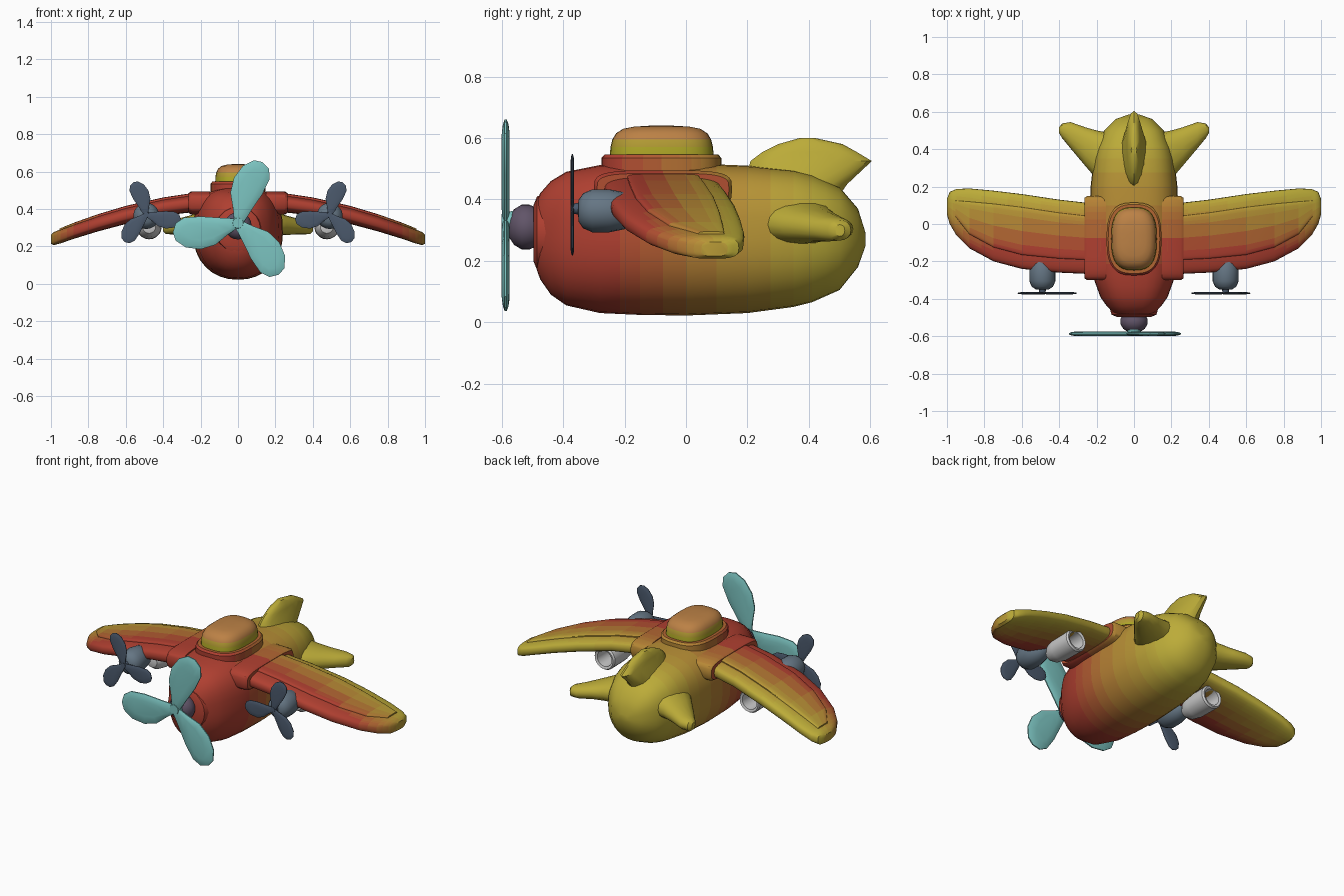
import bpy, bmesh
from math import sin, cos, pi, radians, copysign

if "Cube" in bpy.data.objects:
    bpy.data.objects.remove(bpy.data.objects["Cube"])

RED, YELLOW = (0.43, 0.05, 0.03), (0.50, 0.41, 0.04)
TEAL, SLATE = (0.20, 0.55, 0.53), (0.07, 0.10, 0.15)
POD, NOSE = (0.13, 0.18, 0.23), (0.12, 0.09, 0.14)


def loft(name, shells, mirror=False, angle=35):
    """Skin each list of equal rings, cap the ends and smooth it."""
    bm = bmesh.new()
    for rings in shells:
        vs = [[bm.verts.new(p) for p in r] for r in rings]
        n = len(vs[0])
        for a, b in zip(vs, vs[1:]):
            for i in range(n):
                bm.faces.new((a[i], a[(i + 1) % n], b[(i + 1) % n], b[i]))
        bm.faces.new(vs[0])
        bm.faces.new(vs[-1])
    bmesh.ops.remove_doubles(bm, verts=bm.verts, dist=1e-4)
    bmesh.ops.recalc_face_normals(bm, faces=bm.faces)
    me = bpy.data.meshes.new(name)
    bm.to_mesh(me)
    bm.free()
    me.shade_smooth()
    me.set_sharp_from_angle(angle=radians(angle))
    ob = bpy.data.objects.new(name, me)
    bpy.context.collection.objects.link(ob)
    if mirror:
        ob.modifiers.new("mirror", 'MIRROR').use_clip = False
    return ob


def paint(ob, c0, c1=None, axis=1, lo=0, hi=1, steps=14):
    """One colour, or a gradient in bands along an axis."""
    n = steps if c1 else 1
    for k in range(n):
        t = k / max(n - 1, 1)
        m = bpy.data.materials.new(ob.name + "_colour")
        m.diffuse_color = [a + (b - a) * t for a, b in zip(c0, c1 or c0)] + [1]
        m.use_nodes = True
        m.node_tree.nodes["Principled BSDF"].inputs["Base Color"].default_value = m.diffuse_color
        ob.data.materials.append(m)
    for p in ob.data.polygons:
        t = (p.center[axis] - lo) / (hi - lo)
        p.material_index = min(n - 1, max(0, int(t * n)))


def superellipse(n, top, bottom=None):
    """Unit outline as (u, v); the exponents set how square it is."""
    pts = []
    for i in range(n):
        c, s = cos(2 * pi * i / n), sin(2 * pi * i / n)
        e = 2 / (top if s >= 0 else bottom or top)
        pts.append((copysign(abs(c) ** e, c), copysign(abs(s) ** e, s)))
    return pts


def refine(rows, k):
    """Insert evenly blended rows between the given stations."""
    out = []
    for a, b in zip(rows, rows[1:]):
        out += [[p + (q - p) * j / k for p, q in zip(a, b)] for j in range(k)]
    return out + [rows[-1]]


def lathe(profile, x, z, n=20):
    """Rings around the y axis from (y, radius) pairs."""
    return [[(x + r * cos(2 * pi * i / n), y, z + r * sin(2 * pi * i / n))
             for i in range(n)] for y, r in profile]


def x_rings(rows, outline):
    """Sections along x: x, front y, back y, bottom z, top z."""
    return [[(x, (a + b) / 2 + u * (b - a) / 2, (c + d) / 2 + v * (d - c) / 2)
             for u, v in outline] for x, a, b, c, d in rows]


def z_rings(rows, outline):
    """Sections along z: z, front y, back y, half width."""
    return [[(u * w, (a + b) / 2 + v * (b - a) / 2, z) for u, v in outline]
            for z, a, b, w in rows]


# Fuselage: y, bottom, top, half width
body = [(-0.492, 0.19, 0.38, 0.08), (-0.475, 0.14, 0.42, 0.11), (-0.44, 0.09, 0.46, 0.145),
        (-0.39, 0.055, 0.49, 0.18), (-0.28, 0.03, 0.512, 0.22), (-0.15, 0.024, 0.518, 0.237),
        (0, 0.022, 0.518, 0.24), (0.2, 0.03, 0.51, 0.232), (0.35, 0.05, 0.495, 0.215),
        (0.41, 0.065, 0.48, 0.2), (0.50, 0.105, 0.44, 0.16), (0.56, 0.18, 0.37, 0.10),
        (0.585, 0.25, 0.29, 0.03)]
outline = superellipse(32, 2.8, 2.15)
fuselage = loft("fuselage", [[[(u * w, y, (b + t) / 2 + v * (t - b) / 2) for u, v in outline]
                              for y, b, t, w in refine(body, 2)]])
paint(fuselage, RED, YELLOW, 1, -0.25, 0.45)

# Wings with drooping rounded tips: x, front, back, bottom, top
wing_rows = [(0.18, -0.27, 0.105, 0.39, 0.485), (0.4, -0.26, 0.13, 0.365, 0.452),
             (0.6, -0.24, 0.16, 0.32, 0.407), (0.75, -0.20, 0.178, 0.28, 0.362),
             (0.88, -0.13, 0.19, 0.24, 0.316), (0.95, -0.06, 0.187, 0.216, 0.29),
             (0.985, 0.0, 0.172, 0.207, 0.277), (1.0, 0.05, 0.135, 0.215, 0.262)]
wing = loft("wings", [x_rings(refine(wing_rows, 2), superellipse(32, 3.2))], True)
paint(wing, RED, YELLOW, 1, -0.14, 0.16)

# Raised panels on the wing tops
panel_rows = [(x, a + 0.075, b - 0.07, d - 0.03, d + 0.010) for x, a, b, c, d in wing_rows[:6]]
panel_rows[-1] = (0.955, 0.04, 0.125, 0.26, 0.295)
panel = loft("wing_panels", [x_rings(panel_rows, superellipse(32, 6))], True)
paint(panel, RED, YELLOW, 1, -0.14, 0.16)

# Wing root collars
collar = loft("wing_collars", [x_rings([(0.15, -0.30, 0.15, 0.37, 0.495), (0.25, -0.30, 0.15, 0.37, 0.495),
                                        (0.265, -0.29, 0.14, 0.38, 0.485)], superellipse(32, 4))], True)
paint(collar, RED, YELLOW, 1, -0.15, 0.4)

# Tail planes
tail_rows = [(0.10, 0.2, 0.48, 0.24, 0.42), (0.2, 0.24, 0.50, 0.255, 0.385), (0.26, 0.31, 0.517, 0.262, 0.365),
             (0.34, 0.405, 0.545, 0.264, 0.343), (0.385, 0.46, 0.537, 0.266, 0.333),
             (0.4, 0.485, 0.517, 0.28, 0.318)]
tail = loft("tail_planes", [x_rings(tail_rows, superellipse(16, 2.2))], True)
paint(tail, YELLOW)

# Tail fin
fin_rows = [(0.40, 0.19, 0.49, 0.085), (0.45, 0.19, 0.525, 0.075), (0.525, 0.21, 0.605, 0.045),
            (0.555, 0.25, 0.555, 0.037), (0.58, 0.30, 0.51, 0.03), (0.60, 0.37, 0.42, 0.015)]
fin = loft("tail_fin", [z_rings(fin_rows, superellipse(16, 2))])
paint(fin, YELLOW)

# Canopy base and dome
oval = superellipse(32, 2.8)
base = loft("canopy_base", [z_rings([(0.49, -0.275, 0.115, 0.147), (0.535, -0.275, 0.115, 0.147),
                                     (0.546, -0.265, 0.105, 0.138)], oval)])
paint(base, RED, YELLOW, 1, -0.25, 0.45)
dome_rows = [(0.54, -0.248, 0.09, 0.122), (0.57, -0.246, 0.088, 0.121), (0.595, -0.24, 0.082, 0.117),
             (0.615, -0.228, 0.07, 0.107), (0.63, -0.205, 0.047, 0.088), (0.637, -0.17, 0.012, 0.062),
             (0.64, -0.12, -0.04, 0.03)]
dome = loft("canopy_dome", [z_rings(dome_rows, oval)])
paint(dome, (0.42, 0.38, 0.02), (0.50, 0.22, 0.06), 2, 0.56, 0.62, 4)


# Propellers: three curved paddles and a hub
def propeller(name, x, y, z, size, thick, colour, mirror=False):
    paddle = [(0, -0.025), (0.1, -0.03), (0.2, -0.037), (0.29, -0.03), (0.335, 0.0),
              (0.35, 0.05), (0.335, 0.095), (0.28, 0.132), (0.2, 0.142), (0.12, 0.118),
              (0.05, 0.06), (0, 0.025)]
    shells = []
    for k in range(3):
        a = radians(60 + 120 * k)
        rings = []
        for h, s in ((-1, 0.5), (-0.7, 0.82), (-0.25, 0.98), (0.25, 0.98), (0.7, 0.82), (1, 0.5)):
            ring = []
            for r, t in paddle:
                r, t = (0.17 + (r - 0.17) * (0.5 + s / 2)) * size, (0.04 + (t - 0.04) * s) * size
                ring.append((x + r * cos(a) - t * sin(a), y + h * thick, z + r * sin(a) + t * cos(a)))
            rings.append(ring)
        shells.append(rings)
    hub = [(y - thick, 0), (y - thick, 0.028 * size), (y + 0.03, 0.04 * size), (y + 0.03, 0)]
    shells.append(lathe(hub, x, z, 12))
    paint(loft(name, shells, mirror), colour)


propeller("nose_propeller", 0, -0.587, 0.325, 1, 0.013, TEAL)
propeller("wing_propellers", 0.49, -0.37, 0.37, 0.53, 0.006, SLATE, True)

# Nose hub with its ring
nose = [(-0.578, 0), (-0.575, 0.035), (-0.56, 0.058), (-0.535, 0.073), (-0.51, 0.073), (-0.48, 0.06), (-0.46, 0)]
paint(loft("nose_hub", [lathe(nose, 0, 0.31)]), NOSE)
paint(loft("nose_ring", [lathe([(-0.45, 0.13), (-0.485, 0.12), (-0.497, 0.09), (-0.497, 0)], 0, 0.29)]), RED)

# Engine pods
pod = [(-0.352, 0), (-0.35, 0.035), (-0.335, 0.057), (-0.305, 0.07), (-0.25, 0.07), (-0.2, 0.06), (-0.12, 0.0)]
paint(loft("engine_pods", [lathe(pod, 0.49, 0.363)], True), POD)

# Hollow exhaust pipes under the wings
pipe = [(-0.14, 0), (-0.13, 0.035), (-0.1, 0.055), (-0.05, 0.065), (0.08, 0.067), (0.09, 0.06),
        (0.085, 0.047), (-0.02, 0.045), (-0.02, 0)]
loft("exhaust_pipes", [lathe(pipe, 0.475, 0.305)], True)
